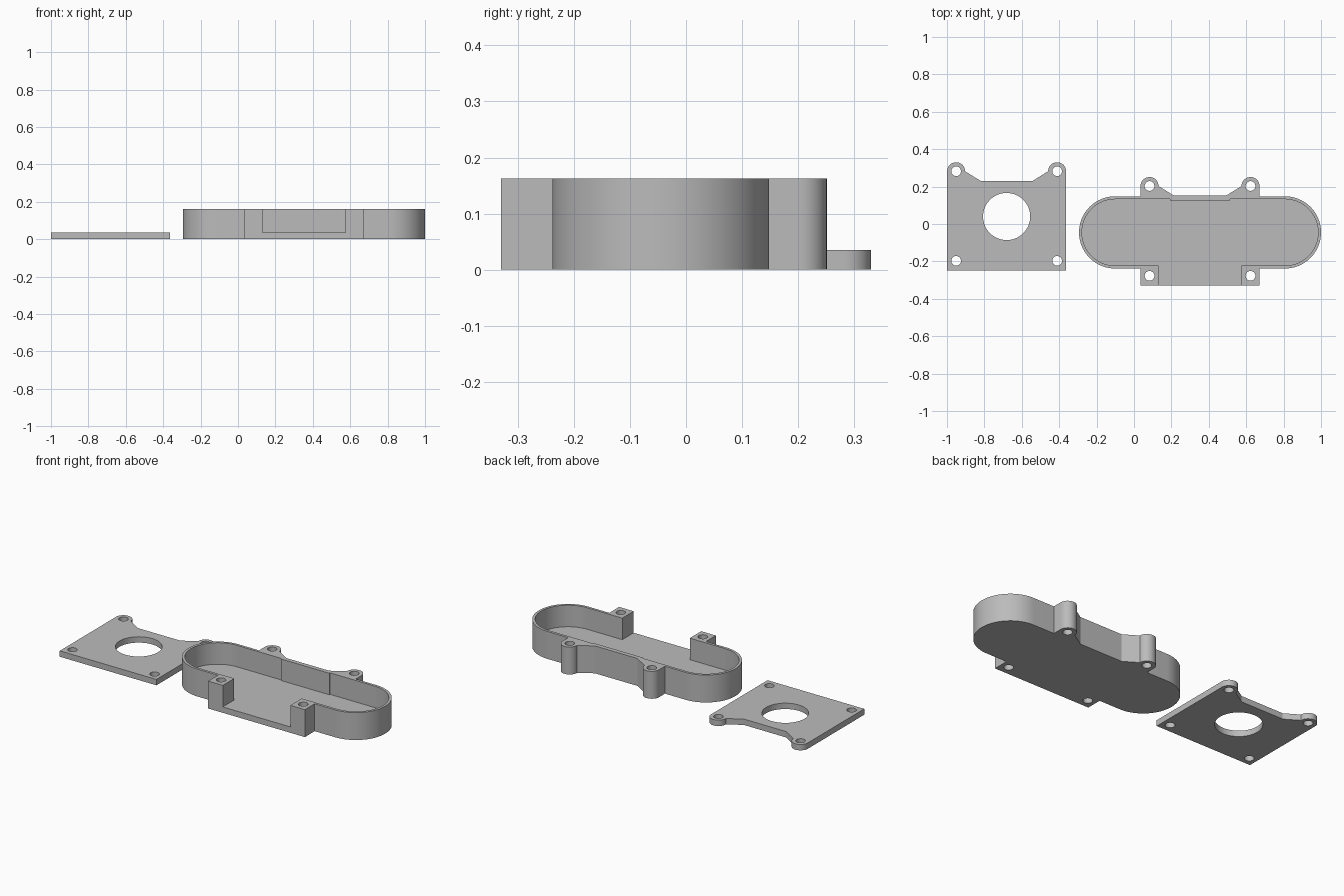
import bpy, bmesh, math

if "Cube" in bpy.data.objects:
    bpy.data.objects.remove(bpy.data.objects["Cube"])

grey = bpy.data.materials.new("plain grey")
grey.diffuse_color = (0.5, 0.5, 0.5, 1)
grey.use_nodes = True
grey.node_tree.nodes["Principled BSDF"].inputs["Base Color"].default_value = grey.diffuse_color


def arc(cx, cy, r, a0, a1, n):
    """Points on an arc, angles in degrees."""
    return [(cx + r * math.cos(math.radians(a0 + (a1 - a0) * i / n)),
             cy + r * math.sin(math.radians(a0 + (a1 - a0) * i / n))) for i in range(n + 1)]


def circle(cx, cy, r, n=40):
    return arc(cx, cy, r, 0, 360, n)[:-1]


def prism(name, pts, z0, z1):
    """Upright prism from a counter-clockwise outline."""
    bm = bmesh.new()
    face = bm.faces.new([bm.verts.new((x, y, z0)) for x, y in pts])
    top = bmesh.ops.extrude_face_region(bm, geom=[face])
    bmesh.ops.translate(bm, vec=(0, 0, z1 - z0),
                        verts=[v for v in top["geom"] if isinstance(v, bmesh.types.BMVert)])
    bmesh.ops.recalc_face_normals(bm, faces=bm.faces)
    mesh = bpy.data.meshes.new(name)
    bm.to_mesh(mesh)
    bm.free()
    mesh.materials.append(grey)
    obj = bpy.data.objects.new(name, mesh)
    bpy.context.collection.objects.link(obj)
    return obj


def cut(obj, pts, z0, z1):
    """Subtract a prism and remove the cutter."""
    cutter = prism("cutter", pts, z0, z1)
    cutter.hide_render = True
    mod = obj.modifiers.new("cut", "BOOLEAN")
    mod.operation, mod.solver, mod.object = "DIFFERENCE", "EXACT", cutter
    bpy.context.view_layer.objects.active = obj
    bpy.ops.object.modifier_apply(modifier=mod.name)
    bpy.data.objects.remove(cutter)


def finish(obj):
    bpy.ops.object.select_all(action="DESELECT")
    obj.select_set(True)
    bpy.context.view_layer.objects.active = obj
    bpy.ops.object.shade_smooth_by_angle(angle=math.radians(30))


EAR, HOLE, SPAN = 0.048, 0.026, 0.27   # ear radius, screw hole radius, half hole spacing
FLOOR, HEIGHT = 0.035, 0.163


def ears(cx, cy):
    """Back edge, right to left: ear, sloped web, straight edge, web, ear."""
    return (arc(cx + SPAN, cy, EAR, 0, 180, 20)
            + [(cx + SPAN - 0.13, cy - 0.051), (cx - SPAN + 0.13, cy - 0.051)]
            + arc(cx - SPAN, cy, EAR, 0, 180, 20))


def screw_holes(obj, cx, y_back, y_front):
    for x in (cx - SPAN, cx + SPAN):
        for y in (y_back, y_front):
            cut(obj, circle(x, y, HOLE, 32), -0.1, 0.3)


# Cover plate with a round opening
px = -0.681
half = SPAN + EAR
plate = prism("cover_plate", [(px - half, -0.248), (px + half, -0.248)] + ears(px, 0.282), 0, FLOOR)
cut(plate, circle(px, 0.04, 0.126, 64), -0.1, 0.1)
screw_holes(plate, px, 0.282, -0.197)
finish(plate)

# Housing: rounded tray with back ears and front screw blocks
bx, by, r, run, wall = 0.353, -0.045, 0.193, 0.454, 0.0155
outline = ([(bx - half, -0.33), (bx + half, -0.33), (bx + half, by - r)]
           + arc(bx + run, by, r, -90, 90, 40)
           + [(bx + half, by + r)] + ears(bx, 0.203) + [(bx - half, by + r)]
           + arc(bx - run, by, r, 90, 270, 40) + [(bx - half, by - r)])
tray = prism("housing", outline, 0, HEIGHT)

# Cavity with a thicker back wall in the middle and an open front
ri = r - wall
cavity = ([(bx - 0.222, -0.4), (bx + 0.222, -0.4), (bx + 0.222, by - ri)]
          + arc(bx + run, by, ri, -90, 90, 40)
          + [(bx + 0.16, by + ri), (bx + 0.16, 0.126), (bx - 0.16, 0.126), (bx - 0.16, by + ri)]
          + arc(bx - run, by, ri, 90, 270, 40) + [(bx - 0.222, by - ri)])
cut(tray, cavity, FLOOR, 0.3)
screw_holes(tray, bx, 0.203, -0.277)
finish(tray)
